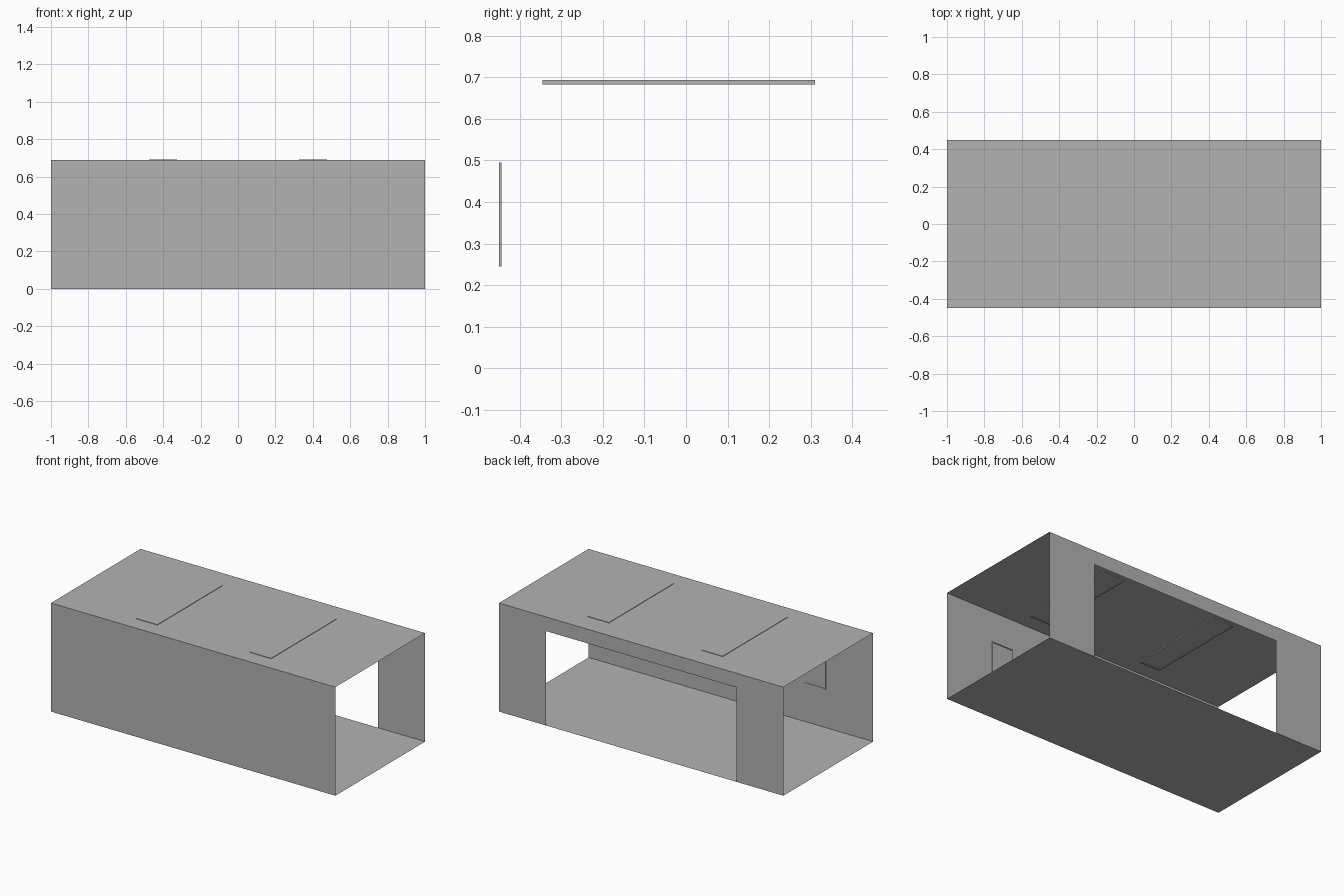
import bpy, bmesh
from mathutils import Vector

cube = bpy.data.objects.get("Cube")
if cube:
    bpy.data.objects.remove(cube, do_unlink=True)

# One plain grey for the whole model
grey = bpy.data.materials.new("plain grey")
grey.use_nodes = True
colour = (0.45, 0.45, 0.45, 1)
grey.diffuse_color = colour
grey.node_tree.nodes["Principled BSDF"].inputs["Base Color"].default_value = colour

W, D, H = 1.0, 0.45, 0.69      # half width, half depth, height
DOOR_W, DOOR_H = 0.67, 0.60    # half width and height of the rear opening


def finish(name, bm):
    mesh = bpy.data.meshes.new(name)
    bm.to_mesh(mesh)
    bm.free()
    mesh.materials.append(grey)
    obj = bpy.data.objects.new(name, mesh)
    bpy.context.collection.objects.link(obj)
    return obj


def sheet(name, points):
    """Thin flat panel from its outline."""
    bm = bmesh.new()
    bm.faces.new([bm.verts.new(p) for p in points])
    return finish(name, bm)


def framed_panel(name, low, high, facing, border, recess):
    """Thin box whose facing side has a raised rim around a sunken panel."""
    low, high, facing = Vector(low), Vector(high), Vector(facing)
    bm = bmesh.new()
    bmesh.ops.create_cube(bm, size=1)
    bmesh.ops.scale(bm, vec=high - low, verts=bm.verts)
    bmesh.ops.translate(bm, vec=(low + high) / 2, verts=bm.verts)
    bm.normal_update()
    face = max(bm.faces, key=lambda f: f.normal.dot(facing))
    bmesh.ops.inset_region(bm, faces=[face], thickness=border)
    # Second loop gives the rim a straight inner wall
    inner = bmesh.ops.extrude_discrete_faces(bm, faces=[face])["faces"][0]
    bmesh.ops.translate(bm, vec=-facing * recess, verts=inner.verts)
    return finish(name, bm)


# Shell, open at both ends
sheet("floor", [(-W, -D, 0), (W, -D, 0), (W, D, 0), (-W, D, 0)])
sheet("ceiling", [(-W, -D, H), (W, -D, H), (W, D, H), (-W, D, H)])
sheet("front_wall", [(-W, -D, 0), (W, -D, 0), (W, -D, H), (-W, -D, H)])

# Rear wall with a wide opening down to the floor
sheet("back_wall", [(W, D, 0), (DOOR_W, D, 0), (DOOR_W, D, DOOR_H),
                    (-DOOR_W, D, DOOR_H), (-DOOR_W, D, 0),
                    (-W, D, 0), (-W, D, H), (W, D, H)])

for side, s in (("left", 1), ("right", -1)):
    # Ceiling light set through the ceiling
    x = 0.40 * s
    framed_panel(side + "_ceiling_light", (x - 0.075, -0.345, 0.683),
                 (x + 0.075, 0.31, 0.693), (0, 0, -1), 0.012, 0.004)
    # Picture frame on the inside of the front wall
    x = 0.595 * s
    framed_panel(side + "_picture_frame", (x - 0.075, -0.4497, 0.245),
                 (x + 0.075, -0.444, 0.495), (0, 1, 0), 0.007, 0.003)
